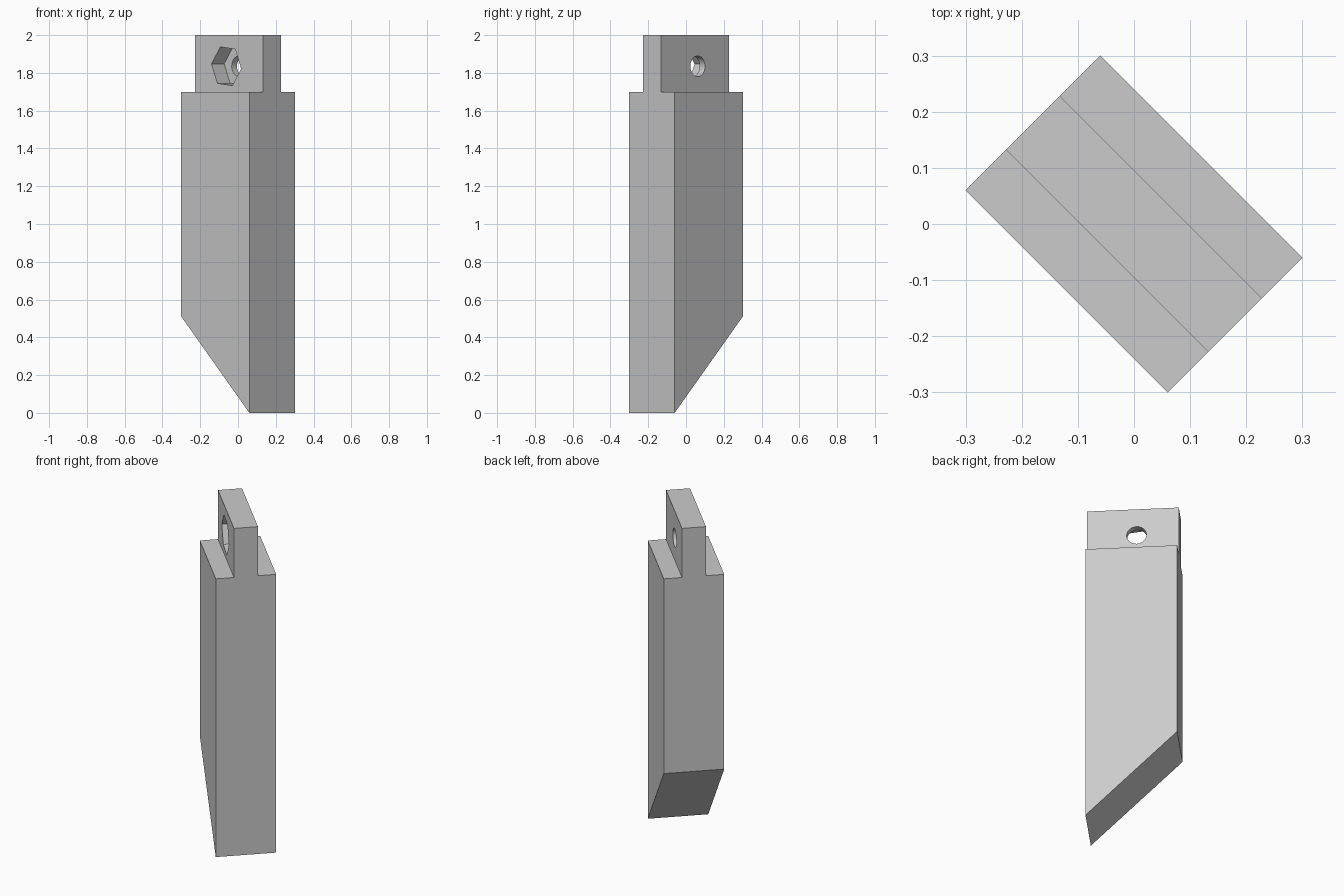
import bpy, bmesh
from math import radians, cos, sin, tau
from mathutils import Vector

cube = bpy.data.objects.get("Cube")
if cube:
    bpy.data.objects.remove(cube, do_unlink=True)

grey = bpy.data.materials.new("plain grey")
grey.use_nodes = True
colour = (0.6, 0.6, 0.6, 1)
grey.diffuse_color = colour
grey.node_tree.nodes["Principled BSDF"].inputs["Base Color"].default_value = colour

TURN = radians(-45)
HALF_LENGTH, HALF_WIDTH, HALF_TANG = 0.255, 0.17, 0.0675
SHOULDER, TOP, BEVEL = 1.7, 2.0, 0.51
HOLE_X, HOLE_Z = -0.02, 1.835


def prism(name, outline, sweep):
    """Extrude a closed outline of 3D points along a vector."""
    bm = bmesh.new()
    face = bm.faces.new([bm.verts.new(p) for p in outline])
    out = bmesh.ops.extrude_face_region(bm, geom=[face], use_keep_orig=True)
    moved = [v for v in out["geom"] if isinstance(v, bmesh.types.BMVert)]
    bmesh.ops.translate(bm, verts=moved, vec=Vector(sweep))
    bmesh.ops.recalc_face_normals(bm, faces=bm.faces)
    mesh = bpy.data.meshes.new(name)
    bm.to_mesh(mesh)
    bm.free()
    mesh.materials.append(grey)
    obj = bpy.data.objects.new(name, mesh)
    obj.rotation_euler.z = TURN
    bpy.context.collection.objects.link(obj)
    return obj


def ring(sides, radius, y, start=0.0):
    """Regular polygon standing upright at depth y."""
    angles = [start + tau * i / sides for i in range(sides)]
    return [(HOLE_X + radius * cos(a), y, HOLE_Z + radius * sin(a)) for a in angles]


# Shouldered bar with a narrow mounting tang
half = [(HALF_WIDTH, 0), (HALF_WIDTH, SHOULDER), (HALF_TANG, SHOULDER), (HALF_TANG, TOP)]
section = half + [(-y, z) for y, z in reversed(half)]
bar = prism("bevelled_bar", [(-HALF_LENGTH, y, z) for y, z in section],
            (2 * HALF_LENGTH, 0, 0))

# Slanted lower end
for v in bar.data.vertices:
    if v.co.x < 0 and v.co.z < 0.01:
        v.co.z = BEVEL

# Hexagonal nut pocket and round bolt hole through the tang
pocket_floor = HALF_TANG - 0.04
cutters = [
    prism("nut_pocket_cutter", ring(6, 0.112, -0.15, radians(-6.5)),
          (0, 0.15 + pocket_floor, 0)),
    prism("bolt_hole_cutter", ring(24, 0.055, 0), (0, 0.2, 0)),
]
for cutter in cutters:
    cutter.hide_render = True
    mod = bar.modifiers.new(cutter.name, "BOOLEAN")
    mod.object = cutter
    mod.operation = "DIFFERENCE"
    mod.solver = "EXACT"

# Bake the cuts and discard the cutters
bpy.context.view_layer.update()
depsgraph = bpy.context.evaluated_depsgraph_get()
bar_mesh = bpy.data.meshes.new_from_object(bar.evaluated_get(depsgraph))
bar.modifiers.clear()
bar.data = bar_mesh
bar_mesh.name = "bevelled_bar"
for cutter in cutters:
    bpy.data.objects.remove(cutter, do_unlink=True)

# Smooth only the bolt hole wall
bpy.ops.object.select_all(action="DESELECT")
bar.select_set(True)
bpy.context.view_layer.objects.active = bar
bpy.ops.object.shade_smooth_by_angle(angle=radians(30))
